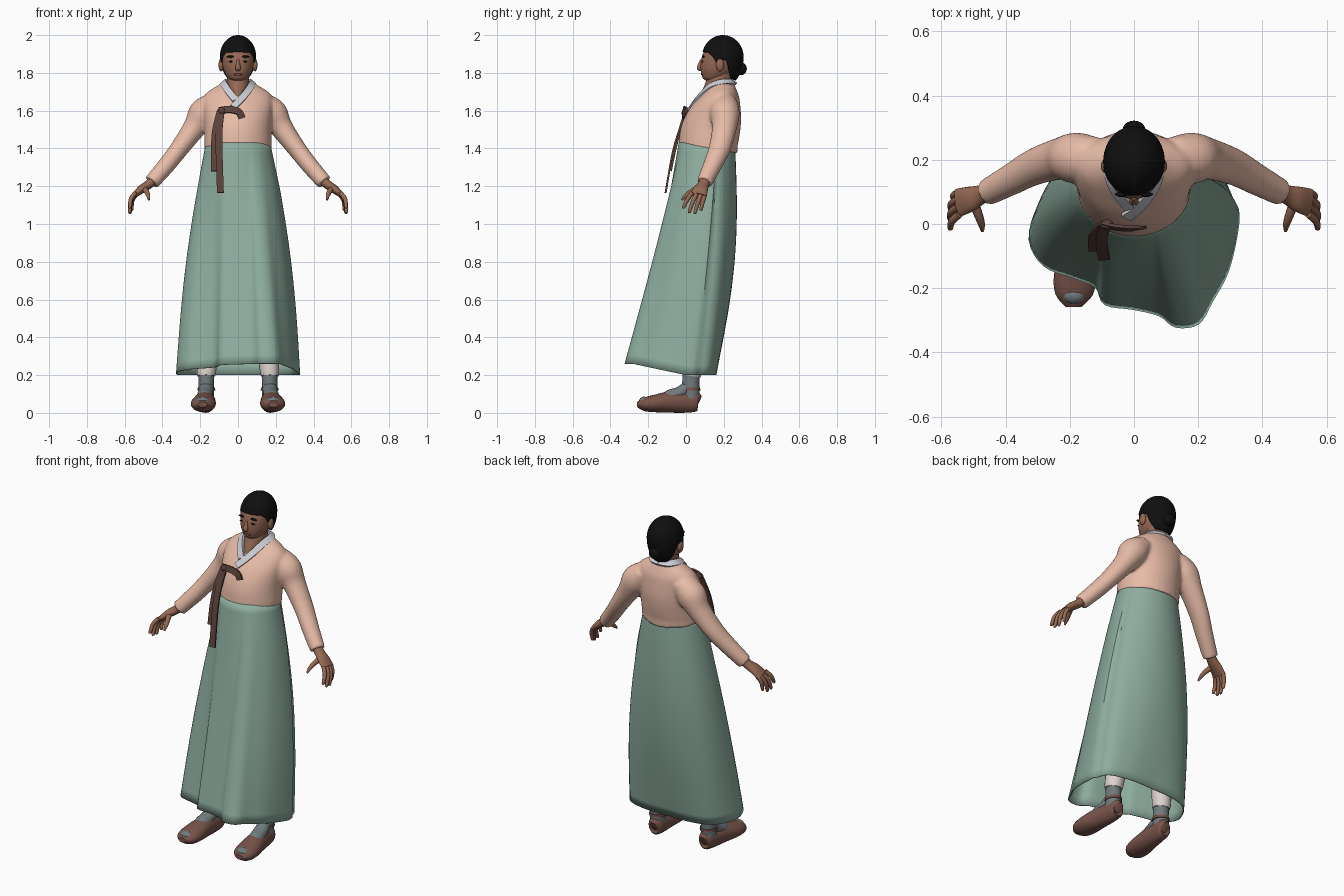
import bpy, bmesh, math
from mathutils import Vector, Matrix

if "Cube" in bpy.data.objects:
    bpy.data.objects.remove(bpy.data.objects["Cube"])


def material(name, r, g, b):
    m = bpy.data.materials.new(name)
    m.diffuse_color = [((c / 255 + 0.055) / 1.055) ** 2.4 for c in (r, g, b)] + [1]
    m.use_nodes = True
    m.node_tree.nodes["Principled BSDF"].inputs["Base Color"].default_value = m.diffuse_color
    return m


SKIN = material("brown skin", 150, 105, 84)
HAIR = material("black hair", 15, 15, 16)
PINK = material("pink jacket cloth", 232, 188, 168)
GREEN = material("green skirt cloth", 142, 173, 159)
WHITE = material("pale collar cloth", 205, 206, 214)
DARK = material("dark brown ribbon cloth", 92, 66, 58)
GREY = material("grey sock cloth", 112, 122, 124)
SHOE = material("brown shoe", 120, 84, 74)
CREAM = material("cream trouser cloth", 222, 212, 206)
LIP = material("lip brown", 130, 80, 70)


def spline(pts, n=4, closed=False):
    """Catmull-Rom resampling of tuples of any length."""
    out, m = [], len(pts)
    get = (lambda i: pts[i % m]) if closed else (lambda i: pts[max(0, min(m - 1, i))])
    for i in range(m if closed else m - 1):
        a, b, c, d = get(i - 1), get(i), get(i + 1), get(i + 2)
        for k in range(n):
            t = k / n
            out.append(tuple(0.5 * (2 * q + (r - p) * t + (2 * p - 5 * q + 4 * r - s) * t * t
                                    + (3 * q - p - 3 * r + s) * t ** 3)
                             for p, q, r, s in zip(a, b, c, d)))
    return out if closed else out + [tuple(pts[-1])]


def loft(bm, rings, cap=True):
    rows = [[bm.verts.new(p) for p in r] for r in rings]
    n = len(rows[0])
    for a, b in zip(rows, rows[1:]):
        for i in range(n):
            bm.faces.new((a[i], a[(i + 1) % n], b[(i + 1) % n], b[i]))
    if cap:
        bm.faces.new(rows[0])
        bm.faces.new(rows[-1])


def tube(bm, pts, hint=(0, 1, 0), sides=20, n=4):
    """Elliptic sweep; each point is x, y, z, radius, radius along the hint."""
    pts = spline(pts, n)
    pos = [Vector(p[:3]) for p in pts]
    rings = []
    for i, p in enumerate(pts):
        t = (pos[min(i + 1, len(pos) - 1)] - pos[max(i - 1, 0)]).normalized()
        b = Vector(hint)
        b = (b - t * b.dot(t)).normalized()
        a = t.cross(b)
        rings.append([pos[i] + a * p[3] * math.cos(w) + b * p[4] * math.sin(w)
                      for w in (math.tau * k / sides for k in range(sides))])
    loft(bm, rings)


def stack(bm, rows, sides=40, tilt=0.0):
    """Horizontal rings from z, front y, back y, half width; the first can drop at the back."""
    rings = []
    for j, (z, f, b, rx) in enumerate(spline(rows)):
        drop = tilt if j == 0 else 0
        ring = []
        for k in range(sides):
            w = math.tau * k / sides
            ring.append((rx * math.cos(w), (f + b) / 2 + (b - f) / 2 * math.sin(w),
                         z - drop * (math.sin(w) + 1) / 2))
        rings.append(ring)
    loft(bm, rings)


def band(bm, pts, width, thick, normal):
    """Flat strip swept along a path; normal(p) gives the facing direction."""
    pos = [Vector(p) for p in spline(pts)]
    rings = []
    for i, p in enumerate(pos):
        t = (pos[min(i + 1, len(pos) - 1)] - pos[max(i - 1, 0)]).normalized()
        w = t.cross(normal(p)).normalized()
        h = w.cross(t) * thick / 2
        w = w * width / 2
        rings.append([p + w + h, p - w + h, p - w - h, p + w - h])
    loft(bm, rings)


def ball(bm, c, r):
    bmesh.ops.create_uvsphere(bm, u_segments=20, v_segments=12, radius=1,
                              matrix=Matrix.Translation(c) @ Matrix.Diagonal((*r, 1)))


def finish(bm, name, mat):
    bmesh.ops.recalc_face_normals(bm, faces=bm.faces)
    me = bpy.data.meshes.new(name)
    bm.to_mesh(me)
    bm.free()
    me.materials.append(mat)
    ob = bpy.data.objects.new(name, me)
    bpy.context.collection.objects.link(ob)
    return ob


# jacket: torso and sleeves fused into one smooth cloth
bm = bmesh.new()
stack(bm, [(1.41, -.04, .272, .178), (1.45, -.037, .28, .178), (1.50, -.03, .288, .177),
           (1.56, -.01, .292, .18), (1.62, .025, .288, .185), (1.67, .068, .282, .18),
           (1.70, .095, .272, .16), (1.735, .125, .258, .105), (1.75, .135, .25, .08)], tilt=.035)
for s in (1, -1):
    tube(bm, [(s * .12, .2, 1.645, .06, .07), (s * .18, .205, 1.585, .082, .08),
              (s * .23, .203, 1.51, .062, .066), (s * .31, .178, 1.40, .05, .058),
              (s * .38, .14, 1.31, .046, .05), (s * .458, .098, 1.22, .042, .042)])
jacket = finish(bm, "jacket", PINK)
rm = jacket.modifiers.new("fuse", 'REMESH')
rm.mode, rm.voxel_size, rm.use_smooth_shade = 'VOXEL', .009, True
sm = jacket.modifiers.new("soften", 'SMOOTH')
sm.factor, sm.iterations = .5, 6

# skirt: from a waist ellipse to a wavy hem, with an overlap seam on one side
hem = [(0, .155), (-.14, .15), (-.24, .12), (-.30, .05), (-.325, -.05), (-.28, -.13), (-.19, -.165),
       (-.12, -.195), (-.09, -.25), (0, -.265), (.08, -.285), (.13, -.32), (.2, -.31), (.24, -.24),
       (.285, -.15), (.31, -.04), (.313, .04), (.28, .12), (.15, .155)]
bm = bmesh.new()
rings = []
for j in range(25):
    t = j / 24
    ring = []
    for i, (x, y) in enumerate(spline(hem, 4, True)):
        w = math.atan2(y + .07, x)
        c, s = math.cos(w), math.sin(w)
        lap = .012 * max(0, (i - 48) / 16) if i <= 64 else 0
        out = math.sin(math.pi * t) * (.02 + .03 * s) + lap * min(1, t * 5)
        zh = .2 + .06 * max(0, min(1, -y / .28))
        ring.append((.168 * c * (1 - t) + x * t + out * c,
                     (.11 + .146 * s) * (1 - t) + y * t + out * s,
                     1.43 * (1 - t) + zh * t))
    rings.append(ring)
loft(bm, rings, cap=False)
skirt = finish(bm, "skirt", GREEN)
so = skirt.modifiers.new("cloth", 'SOLIDIFY')
so.thickness, so.offset = .006, 0

# collar: two crossing bands
bm = bmesh.new()
for s in (1, -1):
    band(bm, [(0, .252, 1.752), (s * .05, .24, 1.752), (s * .078, .195, 1.75), (s * .07, .135, 1.733),
              (s * .045, .088, 1.695), (s * .012, .05, 1.655), (-s * .025, .022, 1.618)][:7 if s > 0 else 6],
         .036, .014, lambda p: Vector((p.x, p.y - .19, .09)))
finish(bm, "collar", WHITE)

# chest ribbon: half bow and two tails
bm = bmesh.new()
for width, path in ((.036, [(-.1, .0, 1.6), (-.06, -.01, 1.606), (-.02, -.014, 1.603), (.008, -.014, 1.59), (.022, -.012, 1.56)]),
                    (.036, [(-.088, -.002, 1.605), (-.1, -.035, 1.5), (-.1, -.07, 1.38), (-.093, -.108, 1.165)]),
                    (.032, [(-.095, .0, 1.6), (-.12, -.028, 1.5), (-.127, -.055, 1.4), (-.126, -.08, 1.28)])):
    band(bm, path, width, .01, lambda p: Vector((0, -1, .3)))
ball(bm, (-.085, -.002, 1.598), (.022, .016, .02))
finish(bm, "chest_ribbon", DARK)

# head, neck, nose and ears
bm = bmesh.new()
stack(bm, [(1.755, .115, .19, .028), (1.77, .09, .215, .05), (1.80, .08, .25, .07), (1.83, .077, .268, .08),
           (1.87, .08, .28, .085), (1.91, .093, .28, .084), (1.95, .118, .268, .068), (1.975, .15, .24, .04)])
stack(bm, [(1.64, .07, .2, .02), (1.68, .075, .22, .035), (1.71, .086, .235, .05),
           (1.74, .1, .24, .058), (1.80, .12, .25, .06)])
tube(bm, [(0, .082, 1.87, .006, .007), (0, .074, 1.845, .011, .01), (0, .07, 1.825, .015, .013),
          (0, .079, 1.814, .01, .006)])
for s in (1, -1):
    ball(bm, (s * .09, .18, 1.842), (.013, .021, .034))
finish(bm, "head", SKIN)

# eyebrows, eyes and mouth
bm = bmesh.new()
for s in (1, -1):
    ball(bm, (s * .037, .0925, 1.886), (.023, .007, .006))
    ball(bm, (s * .036, .0875, 1.86), (.014, .004, .0045))
finish(bm, "brows_and_eyes", HAIR)
bm = bmesh.new()
ball(bm, (0, .085, 1.792), (.024, .006, .006))
finish(bm, "lips", LIP)

# hair: dome whose lower edge follows a hairline, plus a bun
line = [(0, 1.912), (45, 1.908), (62, 1.885), (74, 1.845), (84, 1.872), (100, 1.865), (112, 1.80), (128, 1.765), (180, 1.758)]
bm = bmesh.new()
rings = []
for j in range(1, 21):
    ring = []
    for k in range(72):
        a = k * 5
        d = min(a, 360 - a)
        (a0, z0), (a1, z1) = next(p for p in zip(line, line[1:]) if p[0][0] <= d <= p[1][0])
        low = z0 + (z1 - z0) * (d - a0) / (a1 - a0)
        h = lambda z: (z - 1.885) / (.115 if z > 1.885 else .16)
        phi = math.acos(h(low)) * j / 20
        z = 1.885 + math.cos(phi) * (.115 if phi < math.pi / 2 else .16)
        r, w = math.sin(phi), math.radians(a)
        ring.append((.096 * r * math.sin(w), .195 - .11 * r * math.cos(w), z))
    rings.append(ring)
loft(bm, rings, cap=False)
top = bm.verts.new((0, .195, 2.0))
bm.verts.ensure_lookup_table()
for k in range(72):
    bm.faces.new((bm.verts[k], bm.verts[(k + 1) % 72], top))
hair = finish(bm, "hair", HAIR)
so = hair.modifiers.new("thickness", 'SOLIDIFY')
so.thickness, so.offset = .01, -1
bm = bmesh.new()
ball(bm, (0, .292, 1.822), (.036, .03, .034))
finish(bm, "hair_bun", HAIR)

for s, side in ((1, "left"), (-1, "right")):
    # hand: palm, four curled fingers, thumb
    bm = bmesh.new()
    tube(bm, [(s * .44, .105, 1.24, .028, .03), (s * .475, .092, 1.208, .024, .03),
              (s * .512, .077, 1.183, .022, .04), (s * .548, .066, 1.152, .014, .044)])
    for knuckle, tip in (((.544, .03, 1.163), (.572, -.012, 1.09)), ((.548, .054, 1.157), (.573, .018, 1.066)),
                         ((.548, .078, 1.152), (.571, .048, 1.062)), ((.541, .1, 1.155), (.562, .08, 1.078))):
        k, e = Vector(knuckle), Vector(tip)
        m = (k + e) / 2 + Vector((.009, 0, .006))
        tube(bm, [(s * p.x, p.y, p.z, r, r) for p, r in ((k, .012), (m, .0115), (e, .009), (e - Vector((0, .002, .007)), .003))],
             sides=10)
    tube(bm, [(s * .5, .07, 1.19, .016, .016), (s * .485, .03, 1.172, .014, .014),
              (s * .475, .0, 1.15, .011, .011), (s * .472, -.022, 1.128, .005, .005)], (1, 0, 0), 10)
    finish(bm, side + "_hand", SKIN)

    # shoe with ankle strap
    bm = bmesh.new()
    tube(bm, [(s * .165, .07, .06, .025, .018), (s * .165, .058, .062, .052, .04), (s * .168, .0, .058, .057, .047),
              (s * .175, -.08, .058, .057, .056), (s * .183, -.16, .05, .047, .066),
              (s * .187, -.22, .045, .036, .058), (s * .187, -.258, .044, .014, .025)], (1, 0, 0), 24)
    tube(bm, [(s * .167, .025, .118, .047, .051), (s * .167, .025, .134, .046, .05)])
    finish(bm, side + "_shoe", SHOE)

    # sock: ankle, instep and open toe patch
    bm = bmesh.new()
    tube(bm, [(s * .168, .025, .07, .042, .046), (s * .168, .025, .14, .041, .046), (s * .168, .028, .215, .042, .045)])
    tube(bm, [(s * .168, .02, .14, .035, .035), (s * .172, -.035, .105, .034, .04),
              (s * .178, -.09, .085, .036, .04), (s * .18, -.12, .075, .02, .025)], (1, 0, 0))
    ball(bm, (s * .187, -.222, .062), (.036, .027, .024))
    finish(bm, side + "_sock", GREY)

    # trouser leg under the skirt
    bm = bmesh.new()
    tube(bm, [(s * .168, .028, .195, .047, .049), (s * .165, .035, .25, .053, .053), (s * .14, .07, .55, .062, .062)])
    finish(bm, side + "_trouser_leg", CREAM)

# smooth shading with crisp edges
for ob in bpy.context.scene.objects:
    ob.select_set(True)
    bpy.context.view_layer.objects.active = ob
bpy.ops.object.shade_smooth_by_angle(angle=math.radians(40))
